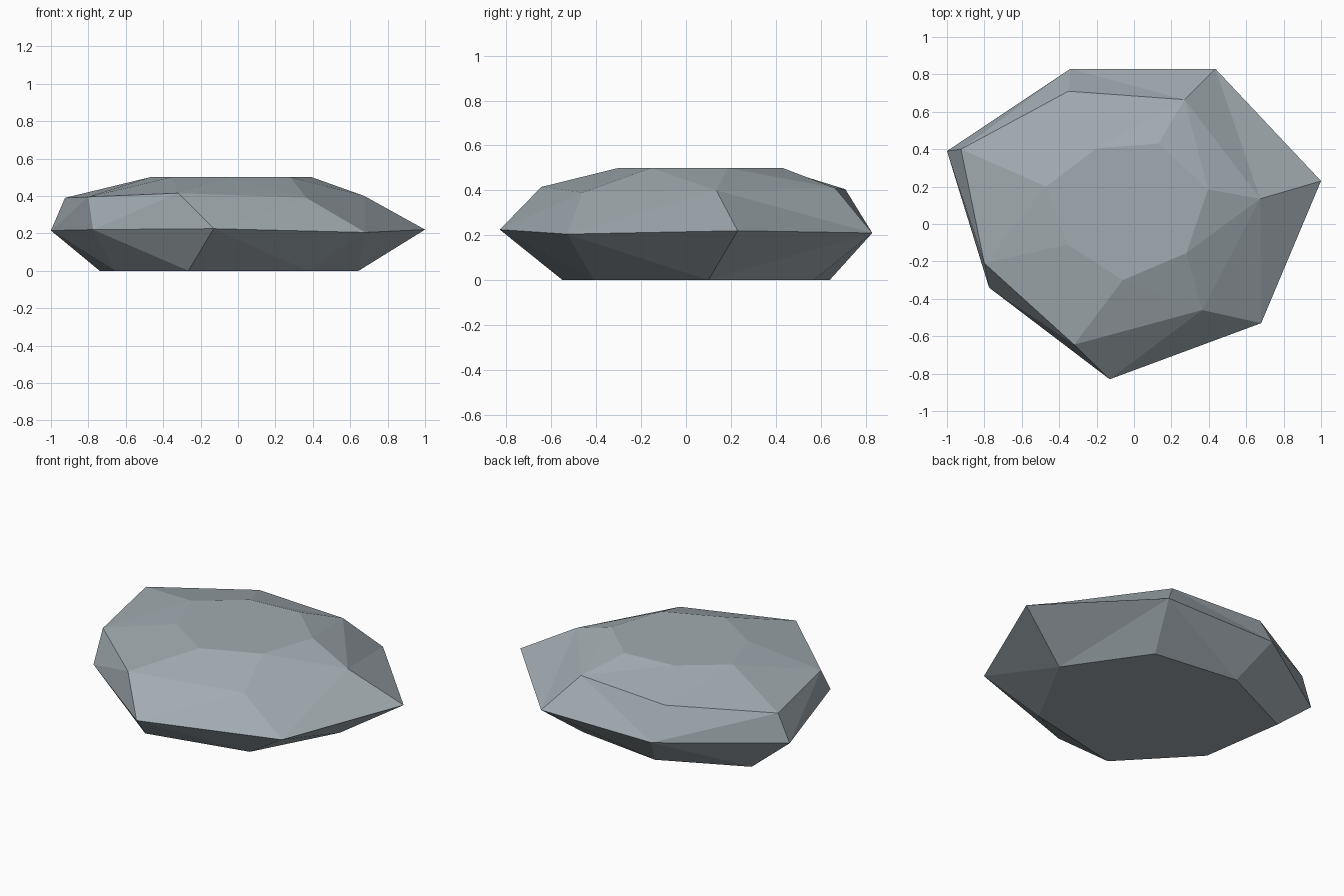
import bpy, bmesh

if "Cube" in bpy.data.objects:
    bpy.data.objects.remove(bpy.data.objects["Cube"])

# Four seven-sided rings, from the ground up, listed clockwise from the back
RINGS = [
    # flat base
    [(-.23, .64, 0), (.32, .57, 0), (.645, .10, 0), (.37, -.41, 0),
     (-.265, -.55, 0), (-.66, -.135, 0), (-.74, .40, 0)],
    # widest girdle
    [(-.34, .83, .21), (.435, .83, .21), (1, .23, .22), (.68, -.53, .205),
     (-.13, -.83, .225), (-.775, -.34, .22), (-1, .39, .215)],
    # shoulder
    [(-.35, .71, .405), (.27, .665, .41), (.675, .135, .40), (.365, -.46, .39),
     (-.32, -.645, .415), (-.80, -.21, .395), (-.925, .40, .39)],
    # flat top
    [(-.20, .405, .5), (.13, .43, .5), (.395, .185, .5), (.28, -.155, .5),
     (-.06, -.30, .5), (-.355, -.11, .5), (-.47, .20, .5)],
]

stone = bpy.data.materials.new("blue_grey_stone")
stone.diffuse_color = (.36, .41, .44, 1)
stone.use_nodes = True
stone.node_tree.nodes["Principled BSDF"].inputs["Base Color"].default_value = stone.diffuse_color

bm = bmesh.new()
rings = [[bm.verts.new(p) for p in ring] for ring in RINGS]

# Side bands between the rings
sides = []
for low, high in zip(rings, rings[1:]):
    for i in range(7):
        j = (i + 1) % 7
        sides.append(bm.faces.new((low[i], low[j], high[j], high[i])))

# Base and top caps
bm.faces.new(rings[0])
bm.faces.new(rings[-1])

# Chip the bands into triangular facets
bmesh.ops.triangulate(bm, faces=sides, quad_method='SHORT_EDGE')
bmesh.ops.recalc_face_normals(bm, faces=bm.faces[:])

mesh = bpy.data.meshes.new("flat_rock")
bm.to_mesh(mesh)
bm.free()
mesh.materials.append(stone)
rock = bpy.data.objects.new("flat_rock", mesh)
bpy.context.collection.objects.link(rock)
